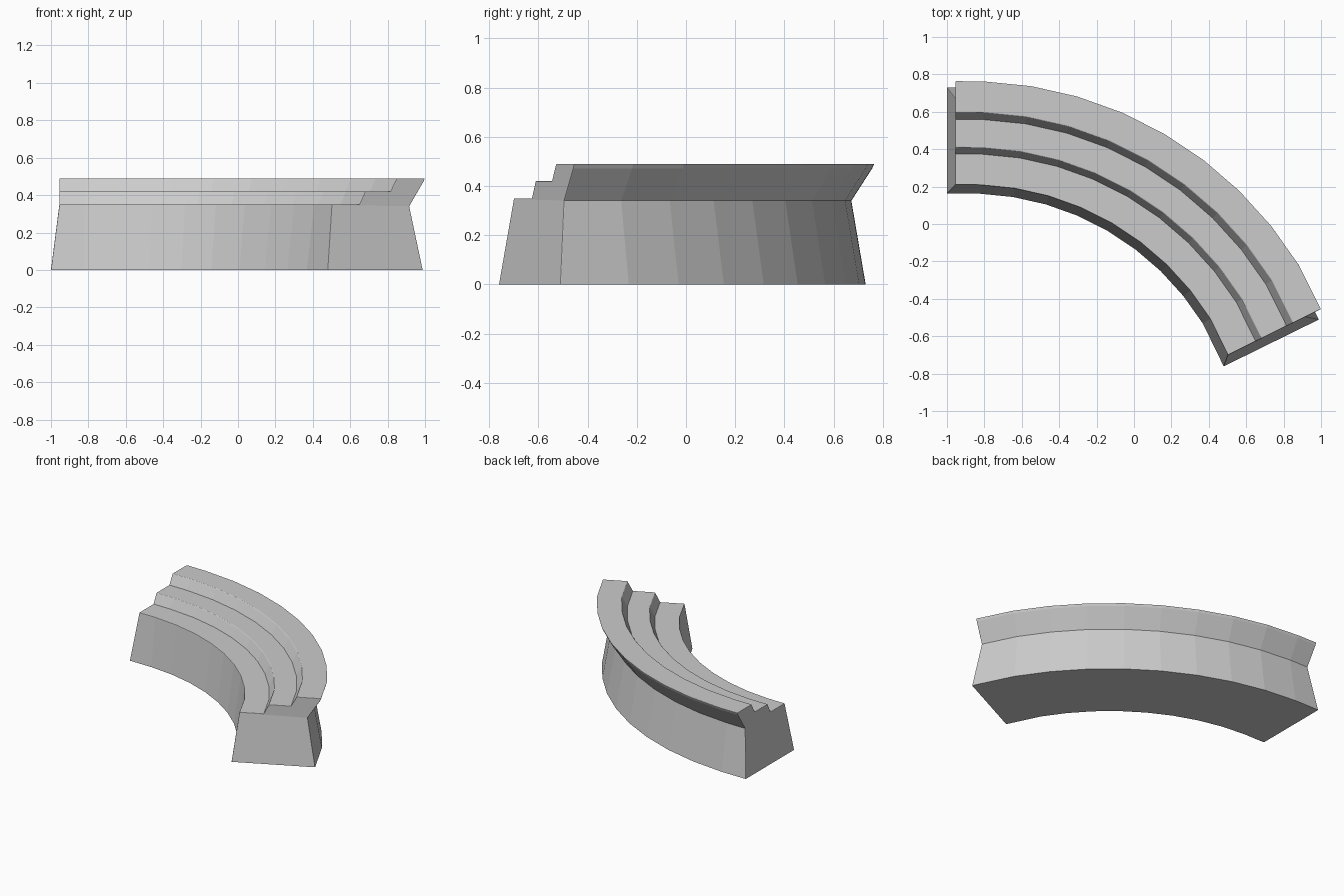
import bpy, bmesh, math
from mathutils import Vector

if "Cube" in bpy.data.objects:
    bpy.data.objects.remove(bpy.data.objects["Cube"])

# Cross-section (s = y position at the straight left end, z), counted round the loop
PROFILE = [(0.163, 0), (0.21, 0.35), (0.375, 0.35), (0.41, 0.42), (0.56, 0.42),
           (0.598, 0.49), (0.765, 0.49), (0.757, 0.472), (0.672, 0.34), (0.73, 0)]
CX, CY = -0.88, -1.305          # arc centre
FLARE = 0.045                   # base ends lean outward by this much
N = len(PROFILE)


def flare(z):
    return FLARE if z == 0 else 0.0


def left_end():
    return [Vector((-0.955 - flare(z), s, z)) for s, z in PROFILE]


def right_end():
    a = math.radians(26.2)
    out = []
    for s, z in PROFILE:
        t, f = s - 0.21, flare(z)
        out.append(Vector((0.502 + t * math.cos(a) + f * math.sin(a),
                           -0.70 + t * math.sin(a) - f * math.cos(a), z)))
    return out


def arc_station(deg):
    a = math.radians(deg)
    return [Vector((CX + (s - CY) * math.sin(a), CY + (s - CY) * math.cos(a), z))
            for s, z in PROFILE]


# Sweep the stepped profile along the curve
rings = [left_end()] + [arc_station(2.2 + 7 * k) for k in range(9)] + [right_end()]
bm = bmesh.new()
vr = [[bm.verts.new(p) for p in ring] for ring in rings]
for r0, r1 in zip(vr, vr[1:]):
    for i in range(N):
        j = (i + 1) % N
        bm.faces.new((r0[i], r0[j], r1[j], r1[i]))

# End faces: leaning base below, upright stepped part above
for r in (vr[0], vr[-1]):
    bm.faces.new((r[0], r[1], r[8], r[9]))
    bm.faces.new(r[1:9])
bmesh.ops.recalc_face_normals(bm, faces=bm.faces[:])

# Soften the sharp outward edges, leaving the ground edges crisp
sharp = [e for e in bm.edges
         if e.is_convex and e.calc_face_angle() > math.radians(40)
         and max(v.co.z for v in e.verts) > 0.01]
bmesh.ops.bevel(bm, geom=sharp, offset=0.009, offset_type='OFFSET', segments=2,
                profile=0.5, affect='EDGES', clamp_overlap=True)
bmesh.ops.recalc_face_normals(bm, faces=bm.faces[:])

mesh = bpy.data.meshes.new("curved_stepped_bench")
bm.to_mesh(mesh)
bm.free()
bench = bpy.data.objects.new("curved_stepped_bench", mesh)
bpy.context.collection.objects.link(bench)
